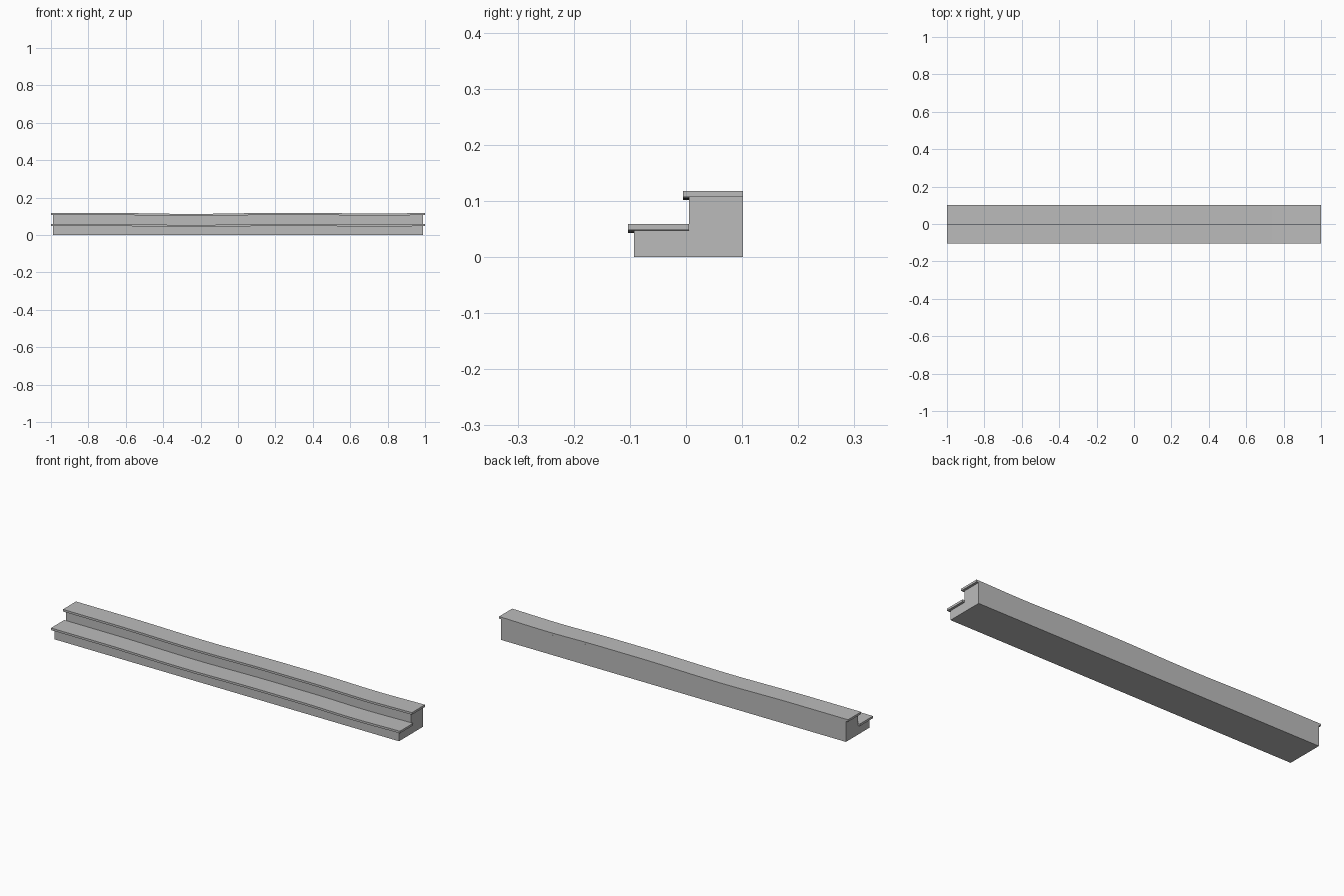
import bpy
import bmesh
import math
from mathutils import Vector

cube = bpy.data.objects.get("Cube")
if cube:
    bpy.data.objects.remove(cube, do_unlink=True)

stone = bpy.data.materials.new("worn grey stone")
stone.use_nodes = True
grey = (0.5, 0.5, 0.5, 1)
stone.diffuse_color = grey
stone.node_tree.nodes["Principled BSDF"].inputs["Base Color"].default_value = grey

SEGMENTS = 40
RISE = 0.059
THICK = 0.011
WEAR = 0.005


def sag(x):
    """Two shallow worn hollows along the steps."""
    total = 0
    for centre, half_width, depth in ((-0.25, 0.45, 1.0), (0.73, 0.3, 0.8)):
        d = abs(x - centre) / half_width
        if d < 1:
            total += depth * 0.5 * (1 + math.cos(math.pi * d))
    return -WEAR * total


def sweep(name, profile, half_length):
    """Sweep a closed y-z profile along x, following the worn sag."""
    bm = bmesh.new()
    rings = []
    for i in range(SEGMENTS + 1):
        x = half_length * (2 * i / SEGMENTS - 1)
        rings.append([bm.verts.new((x, y, z + (sag(x) if z > 0.01 else 0)))
                      for y, z in profile])
    n = len(profile)
    for a, b in zip(rings, rings[1:]):
        for j in range(n):
            k = (j + 1) % n
            bm.faces.new((a[j], a[k], b[k], b[j]))
    bm.faces.new(rings[0])
    bm.faces.new(rings[-1])
    bmesh.ops.recalc_face_normals(bm, faces=bm.faces)
    mesh = bpy.data.meshes.new(name)
    bm.to_mesh(mesh)
    bm.free()
    mesh.materials.append(stone)
    obj = bpy.data.objects.new(name, mesh)
    bpy.context.collection.objects.link(obj)
    bpy.ops.object.select_all(action="DESELECT")
    obj.select_set(True)
    bpy.context.view_layer.objects.active = obj
    bpy.ops.object.shade_smooth_by_angle(angle=math.radians(30))


# Stepped body
low, high = RISE - THICK, 2 * RISE - THICK
sweep("step_body", [(-0.093, 0), (0.102, 0), (0.102, high),
                    (0.005, high), (0.005, low), (-0.093, low)], 0.988)

# Overhanging treads
for name, front, back, top in (("lower_tread", -0.103, 0.005, RISE),
                               ("upper_tread", -0.005, 0.102, 2 * RISE)):
    sweep(name, [(front, top - THICK), (back, top - THICK),
                 (back, top), (front, top)], 1.0)
